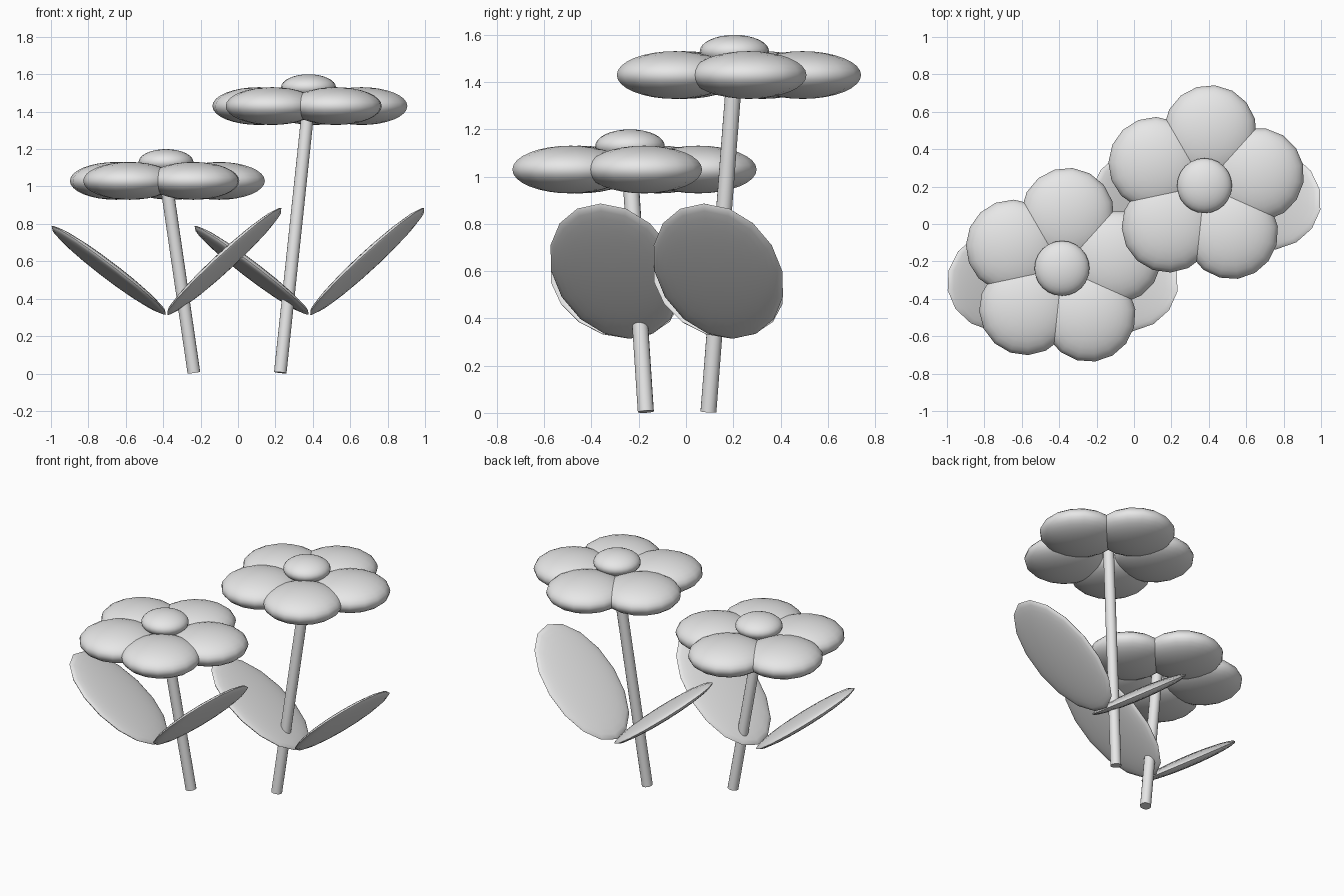
import bpy, math
from mathutils import Vector, Matrix

if "Cube" in bpy.data.objects:
    bpy.data.objects.remove(bpy.data.objects["Cube"])

grey = bpy.data.materials.new("plain_grey")
grey.diffuse_color = (0.8, 0.8, 0.8, 1.0)
grey.use_nodes = True
grey.node_tree.nodes["Principled BSDF"].inputs["Base Color"].default_value = grey.diffuse_color


def finish(name):
    ob = bpy.context.object
    ob.name = name
    ob.data.materials.append(grey)
    bpy.ops.object.shade_smooth_by_angle(angle=math.radians(40))
    return ob


def ellipsoid(name, center, axes, segments=16):
    """Sphere stretched along three perpendicular half-axis vectors."""
    bpy.ops.mesh.primitive_uv_sphere_add(segments=segments, ring_count=16, radius=1)
    ob = bpy.context.object
    m = Matrix(axes).transposed().to_4x4()
    ob.data.transform(Matrix.Translation(center) @ m)
    return finish(name)


def stem(name, start, end, radius=0.034):
    start, end = Vector(start), Vector(end)
    axis = end - start
    bpy.ops.mesh.primitive_cylinder_add(vertices=16, radius=radius, depth=axis.length)
    ob = bpy.context.object
    turn = axis.to_track_quat('Z', 'Y').to_matrix().to_4x4()
    ob.data.transform(Matrix.Translation((start + end) / 2) @ turn)
    return finish(name)


def leaf(name, center, length_axis, width=0.276, thickness=0.036):
    # Width runs level, at right angles to the leaf's length
    long_axis = Vector(length_axis)
    wide = Vector((-long_axis.y, long_axis.x, 0)).normalized() * width
    thick = long_axis.cross(wide).normalized() * thickness
    if thick.z < 0:
        wide, thick = -wide, -thick
    return ellipsoid(name, Vector(center), (long_axis, wide, thick))


def flower(tag, head, foot, leaf_base):
    hx, hy, hz = head
    stem(f"{tag}_stem", foot, head)

    # Ring of five overlapping flattened petals
    for i in range(5):
        a = math.radians(12 + 72 * i)
        out = Vector((math.cos(a), math.sin(a), 0))
        side = Vector((-out.y, out.x, 0))
        ellipsoid(f"{tag}_petal_{i + 1}", Vector(head) + out * 0.29,
                  (out * 0.249, side * 0.249, Vector((0, 0, 0.101))))

    # Domed flower centre
    ellipsoid(f"{tag}_center", Vector((hx, hy, hz + 0.1)),
              (Vector((0.147, 0, 0)), Vector((0, 0.147, 0)), Vector((0, 0, 0.07))), 24)

    # Pair of broad leaves meeting at the stem
    bx, by = leaf_base
    leaf(f"{tag}_right_leaf", (bx + 0.309, by, 0.60), (0.305, -0.062, 0.286))
    leaf(f"{tag}_left_leaf", (bx - 0.309, by, 0.552), (-0.305, -0.055, 0.236))


flower("short_flower", (-0.385, -0.237, 1.03), (-0.236, -0.170, 0.005), (-0.382, -0.300))
flower("tall_flower", (0.377, 0.205, 1.43), (0.226, 0.095, 0.005), (0.382, 0.137))
